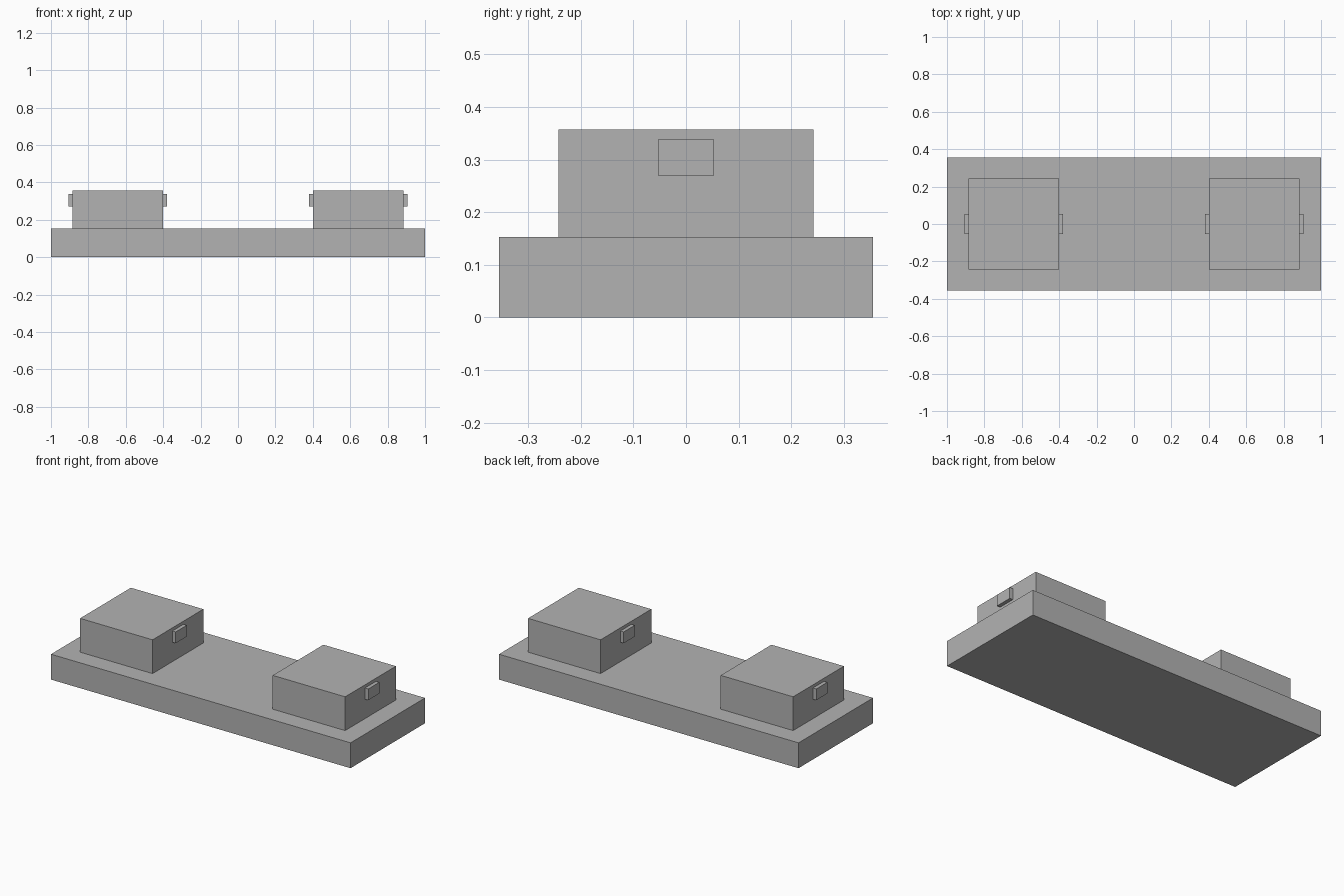
import bpy

if "Cube" in bpy.data.objects:
    bpy.data.objects.remove(bpy.data.objects["Cube"], do_unlink=True)

# Single plain grey material
grey = bpy.data.materials.new("plain_grey")
grey.use_nodes = True
colour = (0.45, 0.45, 0.45, 1)
grey.diffuse_color = colour
grey.node_tree.nodes["Principled BSDF"].inputs["Base Color"].default_value = colour


def box(name, x, y, z):
    """Box spanning the given (min, max) ranges."""
    spans = (x, y, z)
    bpy.ops.mesh.primitive_cube_add(size=1, location=[(a + b) / 2 for a, b in spans])
    obj = bpy.context.object
    obj.name = name
    obj.scale = [b - a for a, b in spans]
    bpy.ops.object.transform_apply(location=False, rotation=False, scale=True)
    obj.data.materials.append(grey)
    return obj


BASE_TOP = 0.153
BLOCK_TOP = 0.357
BLOCK_HALF = 0.242
TAB_OUT = 0.022

# Long base slab
box("base_slab", (-1, 1), (-0.355, 0.355), (0, BASE_TOP))

# Two blocks, each with a small tab on both x faces
for side, centre in (("left", 0.643), ("right", -0.643)):
    box(side + "_block", (centre - BLOCK_HALF, centre + BLOCK_HALF),
        (-BLOCK_HALF, BLOCK_HALF), (BASE_TOP, BLOCK_TOP))
    for end, sign in (("plus", 1), ("minus", -1)):
        face = centre + sign * BLOCK_HALF
        box(f"{side}_block_tab_{end}", sorted((face, face + sign * TAB_OUT)),
            (-0.053, 0.053), (0.27, 0.338))
